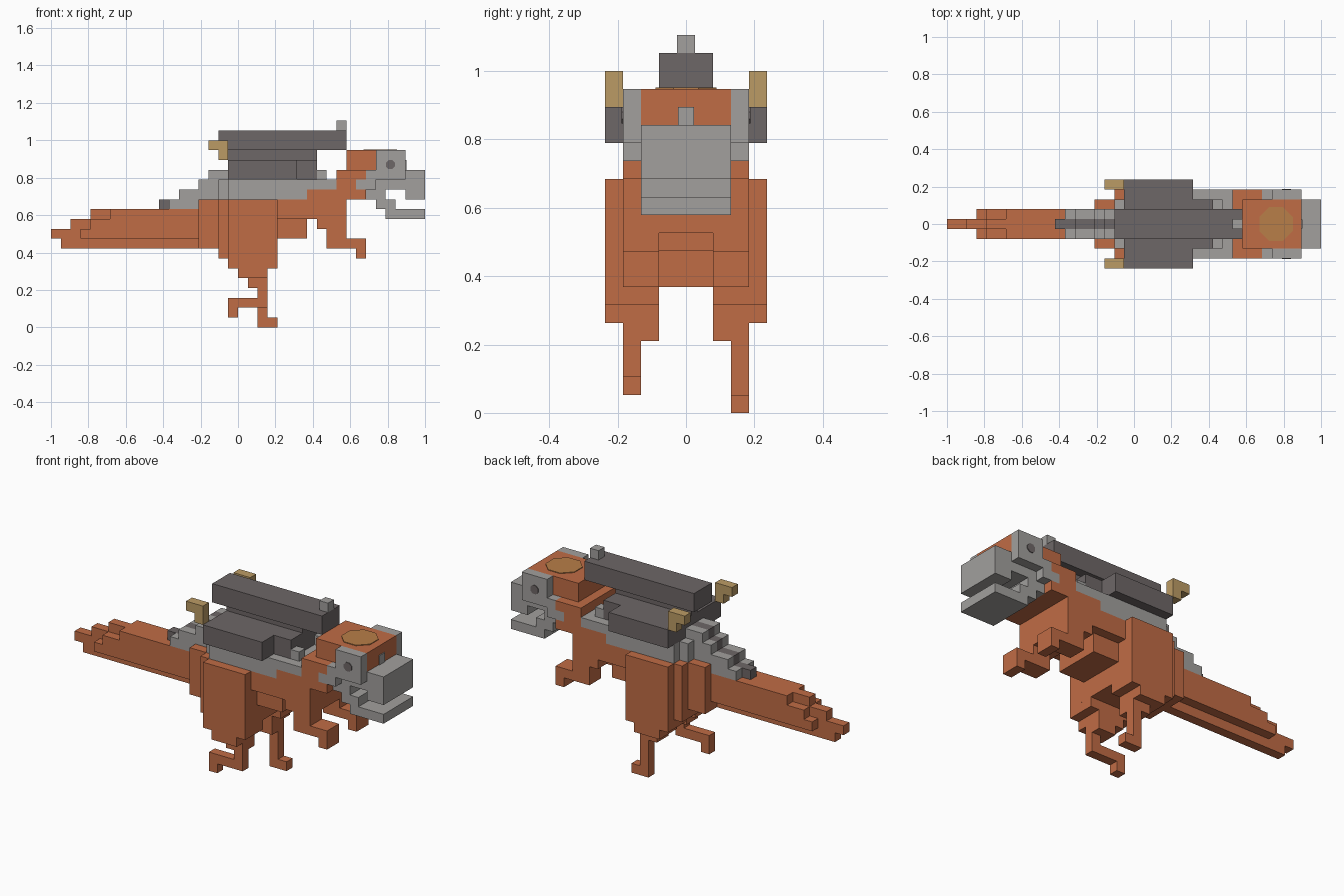
import bpy
import bmesh
import math
from mathutils import Matrix, Vector

cube = bpy.data.objects.get("Cube")
if cube:
    bpy.data.objects.remove(cube, do_unlink=True)

UNIT = 2 / 38  # edge length of one block


def material(name, colour):
    mat = bpy.data.materials.new(name)
    mat.use_nodes = True
    rgba = (*colour, 1)
    mat.diffuse_color = rgba
    mat.node_tree.nodes["Principled BSDF"].inputs["Base Color"].default_value = rgba
    return mat


ORANGE = material("orange hide", (.53, .15, .06))
GREY = material("grey armour", (.36, .35, .34))
DARK = material("dark gunmetal", (.155, .135, .135))
BRASS = material("brass", (.50, .33, .13))
AMBER = material("amber patch", (.48, .21, .065))


def finish(name, mat, bm):
    mesh = bpy.data.meshes.new(name)
    bm.to_mesh(mesh)
    bm.free()
    mesh.materials.append(mat)
    obj = bpy.data.objects.new(name, mesh)
    bpy.context.collection.objects.link(obj)
    return obj


def blocks(name, mat, near, far, *boxes):
    """Blocks given as (back, front, bottom, top), sharing one y span, in block units."""
    bm = bmesh.new()
    for back, front, bottom, top in boxes:
        size = Vector((front - back, far - near, top - bottom)) * UNIT
        middle = Vector((back + front - 38, near + far, bottom + top)) * UNIT / 2
        bmesh.ops.create_cube(bm, size=1, matrix=Matrix.Translation(middle) @ Matrix.Diagonal(size).to_4x4())
    return finish(name, mat, bm)


def centred(name, mat, width, *boxes):
    return blocks(name, mat, -width / 2, width / 2, *boxes)


def paired(name, mat, inner, outer, *boxes):
    blocks("left_" + name, mat, inner, outer, *boxes)
    blocks("right_" + name, mat, -outer, -inner, *boxes)


def disc(name, mat, sides, radius, position, turn):
    """Thin painted plate."""
    bm = bmesh.new()
    bmesh.ops.create_cone(bm, cap_ends=True, segments=sides, radius1=radius, radius2=radius, depth=.008,
                          matrix=Matrix.Translation(position) @ turn @ Matrix.Rotation(math.pi / sides, 4, "Z"))
    return finish(name, mat, bm)


# Tail: a central ridge with lower sides
centred("tail_ridge", ORANGE, 1, (0, 2, 9, 10), (1, 15, 8, 10), (2, 15, 10, 11), (4, 15, 11, 12))
centred("tail_sides", ORANGE, 3, (3, 15, 9, 10), (4, 15, 10, 11), (6, 15, 11, 12))

# Body
centred("hips", ORANGE, 5, (15, 18, 8, 13))
centred("belly", ORANGE, 3, (17, 23, 7, 13))
centred("underside", ORANGE, 5, (23, 26, 9, 11))
centred("chest", ORANGE, 7, (17, 30, 11, 13), (27, 30, 10, 11), (26, 29, 13, 14))

# Arms and claws
paired("arm", ORANGE, 1.5, 3.5, (28, 30, 8, 10), (30, 32, 8, 9), (31, 32, 7, 8))

# Legs: the right one is lifted in mid stride
paired("thigh", ORANGE, 1.5, 3.5, (17, 23, 7, 13), (18, 23, 6, 7), (19, 22, 5, 6), (20, 22, 4, 5))
paired("thigh_panel", ORANGE, 3.5, 4.5, (18, 23, 6, 13), (19, 22, 5, 6))
blocks("left_foot", ORANGE, 2.5, 3.5, (21, 22, 0, 4), (21, 23, 0, 1))
blocks("right_foot", ORANGE, -3.5, -2.5, (21, 22, 2, 4), (19, 22, 2, 3), (18, 19, 1, 3))

# Back armour and stepped spine
centred("back_armour", GREY, 7, (18, 26, 13, 15), (26, 29, 14, 15))
centred("rear_armour", GREY, 5, (17, 18, 13, 15))
paired("collar_block", GREY, 1.5, 2.5, (27, 28, 15, 16))
STEPS = [(12, 15, 12, 13), (13, 18, 13, 14), (15, 18, 14, 15), (16, 18, 15, 16)]
paired("spine_steps", GREY, .5, 1.5, *STEPS)
centred("spine_stripe", DARK, 1, (11, 12, 12, 13), *STEPS)

# Mounted guns
centred("side_gun_boxes", DARK, 9, (18, 25, 15, 17))
centred("side_gun_barrels", DARK, 5, (25, 27, 15, 17))
centred("gun_mount", DARK, 1, (18, 27, 17, 18))
centred("top_gun", DARK, 3, (17, 30, 18, 20))
centred("gun_sight", GREY, 1, (29, 30, 20, 21))
paired("exhaust_pipe", BRASS, 3.5, 4.5, (16, 18, 18, 19), (17, 18, 17, 18))

# Neck and head
centred("neck", ORANGE, 7, (29, 31, 13, 16), (31, 32, 13, 14), (31, 32, 15, 16))
centred("skull", ORANGE, 5, (30, 36, 16, 18))
centred("upper_jaw", GREY, 5, (32, 36, 14, 16), (32, 34, 13, 14), (36, 38, 13, 16))
centred("cheek", GREY, 7, (31, 32, 14, 15))
paired("cheek_tab", GREY, 2.5, 3.5, (32, 33, 14, 16))
paired("face_plate", GREY, 2.5, 3.5, (33, 36, 15, 18))
centred("lower_jaw", GREY, 5, (33, 35, 12, 13), (34, 37, 11, 12))
centred("chin", GREY, 5, (37, 38, 11, 12))
centred("nose_mark", GREY, .9, (36, 36.1, 16, 17))

# Painted patch and eyes
disc("crown_patch", AMBER, 8, .097, (.76, 0, 18 * UNIT), Matrix.Identity(4))
for side, y in (("left", 1), ("right", -1)):
    disc(side + "_eye", DARK, 8, .026, (.815, y * 3.5 * UNIT, .87), Matrix.Rotation(math.pi / 2, 4, "X"))
